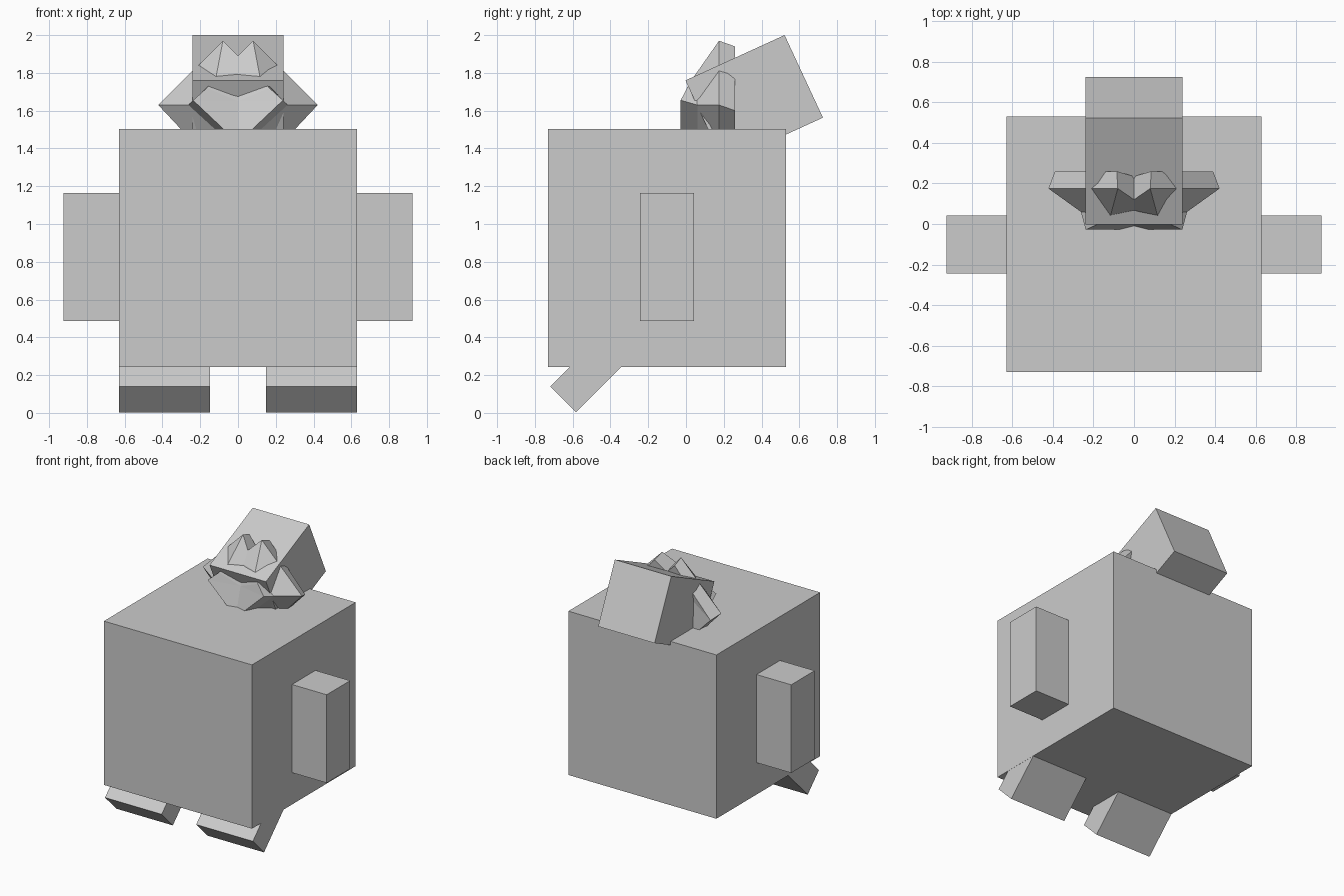
import bpy, bmesh

if "Cube" in bpy.data.objects:
    bpy.data.objects.remove(bpy.data.objects["Cube"])


def prism(name, profile, x0, x1):
    """Extrude a (y, z) profile along x."""
    bm = bmesh.new()
    a = [bm.verts.new((x0, y, z)) for y, z in profile]
    b = [bm.verts.new((x1, y, z)) for y, z in profile]
    bm.faces.new(a)
    bm.faces.new(b[::-1])
    n = len(a)
    for i in range(n):
        bm.faces.new((a[i], b[i], b[(i + 1) % n], a[(i + 1) % n]))
    return finish(name, bm)


def finish(name, bm):
    bmesh.ops.recalc_face_normals(bm, faces=bm.faces)
    me = bpy.data.meshes.new(name)
    bm.to_mesh(me)
    bm.free()
    ob = bpy.data.objects.new(name, me)
    bpy.context.collection.objects.link(ob)
    return ob


def rect(y0, y1, z0, z1):
    return [(y0, z0), (y1, z0), (y1, z1), (y0, z1)]


# Body block
prism("body", rect(-0.73, 0.53, 0.242, 1.502), -0.63, 0.63)

# Arms and tilted feet
foot = [(-0.718, 0.14), (-0.582, 0.003), (-0.24, 0.345), (-0.376, 0.482)]
for side, s in (("left", -1), ("right", 1)):
    prism(side + "_arm", rect(-0.243, 0.042, 0.487, 1.165), s * 0.6, s * 0.925)
    prism(side + "_foot", foot, s * 0.147, s * 0.629)

# Head block, tipped back
prism("head", [(-0.003, 1.76), (0.522, 2.0), (0.725, 1.563), (0.2, 1.323)], -0.24, 0.24)

# Stepped heart-shaped face piece: notch, lobe, side, tip per layer, back to front
layers = [
    [(0, 0.235, 1.86), (0.085, 0.26, 1.94), (0.39, 0.26, 1.60), (0, 0.26, 1.20)],
    [(0, 0.12, 1.89), (0.08, 0.175, 1.97), (0.422, 0.175, 1.63), (0, 0.175, 1.18)],
    [(0, 0.07, 1.80), (0.115, 0.045, 1.785), (0.262, 0.06, 1.63), (0, 0.06, 1.39)],
    [(0, 0.03, 1.65), (0.165, 0.005, 1.72), (0.238, -0.028, 1.655), (0, -0.028, 1.43)],
]
bm = bmesh.new()
rings = []
for pts in layers:
    full = pts + [(-x, y, z) for x, y, z in pts[2:0:-1]]
    rings.append([bm.verts.new(p) for p in full])
for a, b in zip(rings, rings[1:]):
    for i in range(6):
        j = (i + 1) % 6
        bm.faces.new((a[i], a[j], b[j], b[i]))
for r in (rings[0], rings[-1]):
    for tri in ((0, 1, 2), (0, 2, 3), (0, 3, 4), (0, 4, 5)):
        bm.faces.new([r[k] for k in tri])
finish("face_ears", bm)
